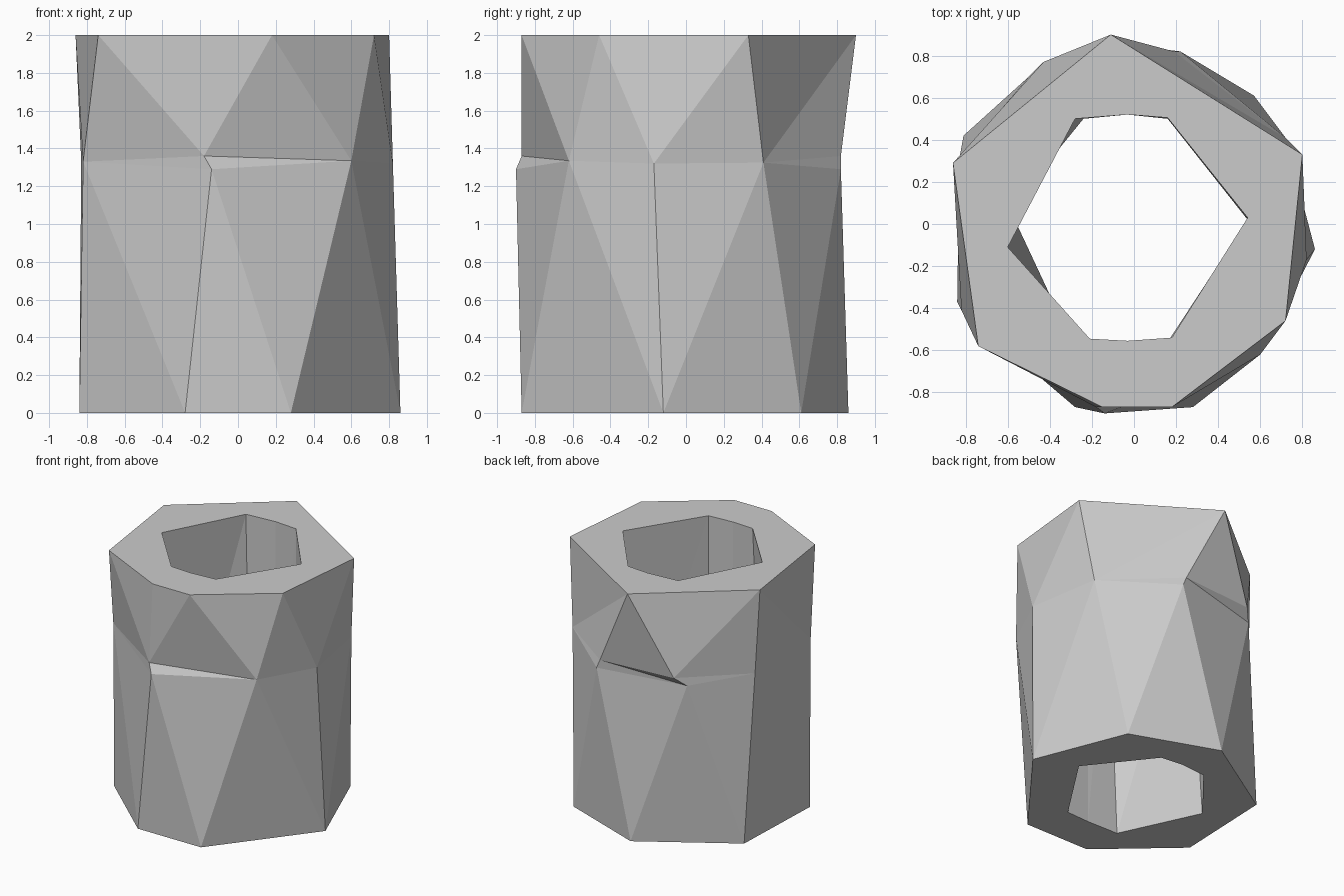
import bpy, bmesh

if "Cube" in bpy.data.objects:
    bpy.data.objects.remove(bpy.data.objects["Cube"])

bm = bmesh.new()
cache = {}


def ring(points, z=None):
    """Return bmesh verts for points, sharing verts at equal positions."""
    out = []
    for p in points:
        co = (p[0], p[1], p[2] if z is None else z)
        if co not in cache:
            cache[co] = bm.verts.new(co)
        out.append(cache[co])
    return out


def stitch(low, high, steps):
    """Join two rings with triangles; 'l' advances the low ring, 'h' the high."""
    i = j = 0
    for s in steps:
        a, b = low[i % len(low)], high[j % len(high)]
        if s == 'l':
            i += 1
            c = low[i % len(low)]
        else:
            j += 1
            c = high[j % len(high)]
        if len({a, b, c}) == 3:
            bm.faces.new((a, c, b))


# Outer wall rims
top = ring([(-.74, -.58), (-.15, -.87), (.18, -.87), (.72, -.46),
            (.80, .33), (-.11, .90), (-.86, .29)], 2)
bottom = ring([(-.84, -.37), (-.28, -.87), (.28, -.87), (.86, -.12),
               (.57, .61), (-.11, .86), (-.81, .42)], 0)

# Crease around the wall: upper and lower lips, meeting at shared points
upper = [(-.82, -.41, 1.33), (-.18, -.87, 1.36), (.60, -.62, 1.335),
         (.82, -.17, 1.32), (.72, .41, 1.325), (.19, .82, 1.36),
         (-.43, .77, 1.36), (-.83, .31, 1.33)]
lower = list(upper)
lower[1] = (-.14, -.90, 1.29)
lower[5] = (.22, .82, 1.29)
lower[6] = (-.50, .70, 1.29)
upper, lower = ring(upper), ring(lower)

stitch(bottom, lower, "lhlhlhhlhlhlhlh")
stitch(lower, upper, "lh" * 8)
stitch(upper, top, "lhhlhlhlhllhllh")

# Bore
bore_top = ring([(-.60, -.11), (-.21, -.545), (-.03, -.555), (.18, -.54),
                 (.54, .03), (.16, .505), (-.03, .52), (-.28, .50)], 2)
bore_bottom = ring([(-.59, .07), (-.30, -.55), (-.03, -.555), (.17, -.545),
                    (.54, .02), (.16, .50), (-.03, .52), (-.24, .50)], 0)
stitch(bore_bottom, bore_top, "lh" * 8)

# Flat end faces
for z in (0, 2):
    rim = [e for e in bm.edges if e.is_boundary and all(v.co.z == z for v in e.verts)]
    bmesh.ops.triangle_fill(bm, edges=rim, use_beauty=True)
bmesh.ops.recalc_face_normals(bm, faces=bm.faces[:])

mesh = bpy.data.meshes.new("faceted_tube")
bm.to_mesh(mesh)
bm.free()
bpy.context.collection.objects.link(bpy.data.objects.new("faceted_tube", mesh))
